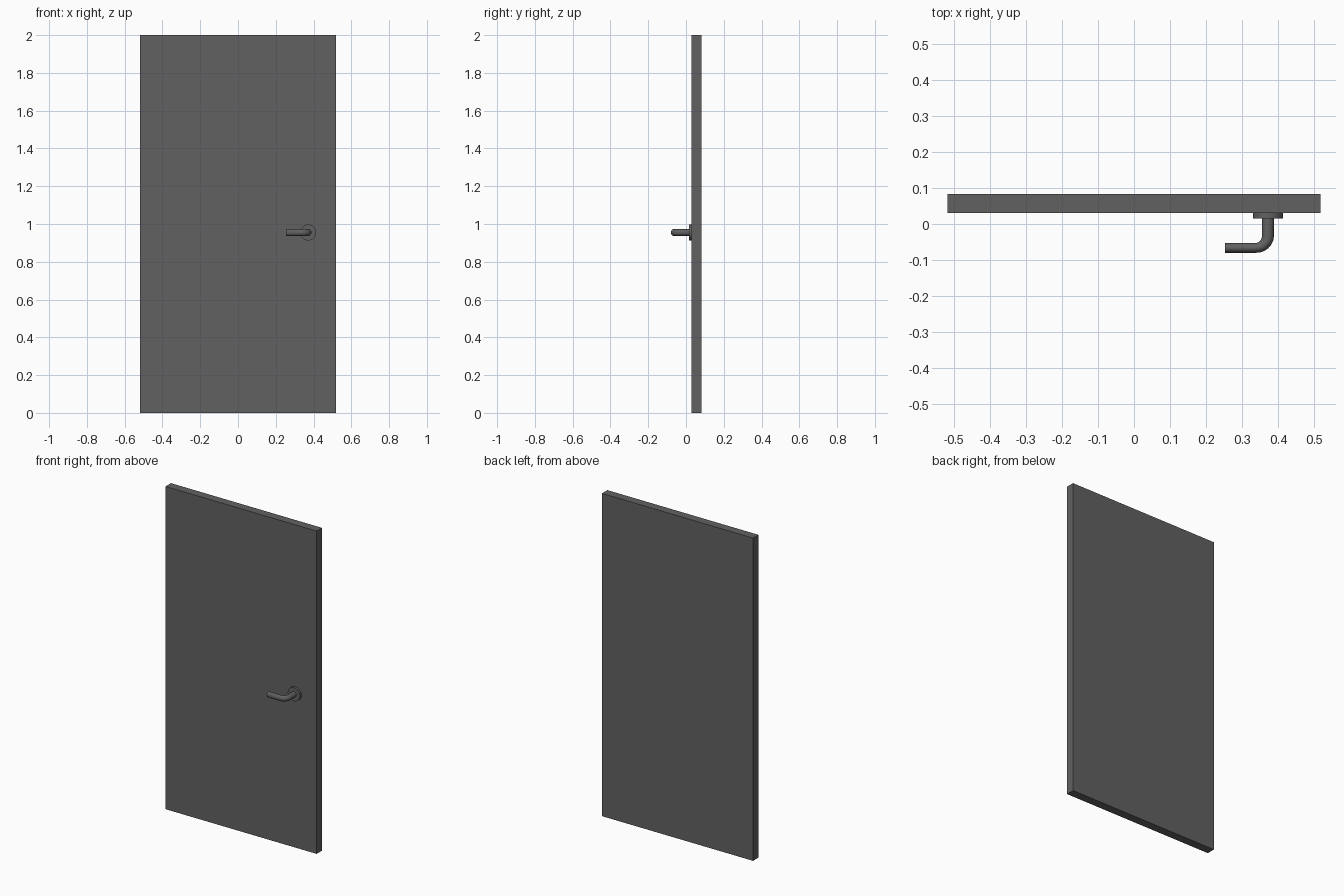
import bpy, bmesh, math
from mathutils import Vector, Matrix

if "Cube" in bpy.data.objects:
    bpy.data.objects.remove(bpy.data.objects["Cube"])

grey = bpy.data.materials.new("dark grey")
grey.diffuse_color = (0.12, 0.12, 0.12, 1)
grey.use_nodes = True
grey.node_tree.nodes["Principled BSDF"].inputs["Base Color"].default_value = grey.diffuse_color


def add_object(name, bm, smooth=False):
    bmesh.ops.recalc_face_normals(bm, faces=bm.faces)
    mesh = bpy.data.meshes.new(name)
    bm.to_mesh(mesh)
    bm.free()
    ob = bpy.data.objects.new(name, mesh)
    bpy.context.collection.objects.link(ob)
    mesh.materials.append(grey)
    if smooth:
        bpy.ops.object.select_all(action='DESELECT')
        ob.select_set(True)
        bpy.context.view_layer.objects.active = ob
        bpy.ops.object.shade_smooth_by_angle(angle=math.radians(35))
    return ob


# door slab
bm = bmesh.new()
bmesh.ops.create_cube(bm, size=1, matrix=Matrix.Translation((0, 0.0565, 1))
                      @ Matrix.Diagonal((1.036, 0.053, 2, 1)))
add_object("door_panel", bm)

HX, HZ = 0.372, 0.955  # handle axis

# round plate behind the handle
bm = bmesh.new()
bmesh.ops.create_cone(bm, cap_ends=True, segments=32, radius1=0.042, radius2=0.042,
                      depth=0.016, matrix=Matrix.Translation((HX, 0.0235, HZ))
                      @ Matrix.Rotation(math.pi / 2, 4, 'X'))
add_object("handle_rose", bm, True)

# lever: straight shaft, quarter bend, flattened grip (x, y, angle, in-plane radius)
stations = [(HX, 0.02, 0, 0.017)]
for i in range(7):
    a = math.pi / 2 * i / 6
    stations.append((0.338 + 0.034 * math.cos(a), -0.033 - 0.0335 * math.sin(a),
                     a, 0.017 - 0.0035 * i / 6))
stations.append((0.253, -0.0665, math.pi / 2, 0.0135))

bm = bmesh.new()
N = 24
rings = []
for x, y, a, r in stations:
    side = Vector((math.cos(a), -math.sin(a), 0))
    rings.append([bm.verts.new(Vector((x, y, HZ)) + side * r * math.cos(t)
                               + Vector((0, 0, 0.0175 * math.sin(t))))
                  for t in (2 * math.pi * k / N for k in range(N))])
for p, q in zip(rings, rings[1:]):
    for k in range(N):
        j = (k + 1) % N
        bm.faces.new((p[k], p[j], q[j], q[k]))
bm.faces.new(rings[0])
bm.faces.new(rings[-1])
add_object("handle_lever", bm, True)
